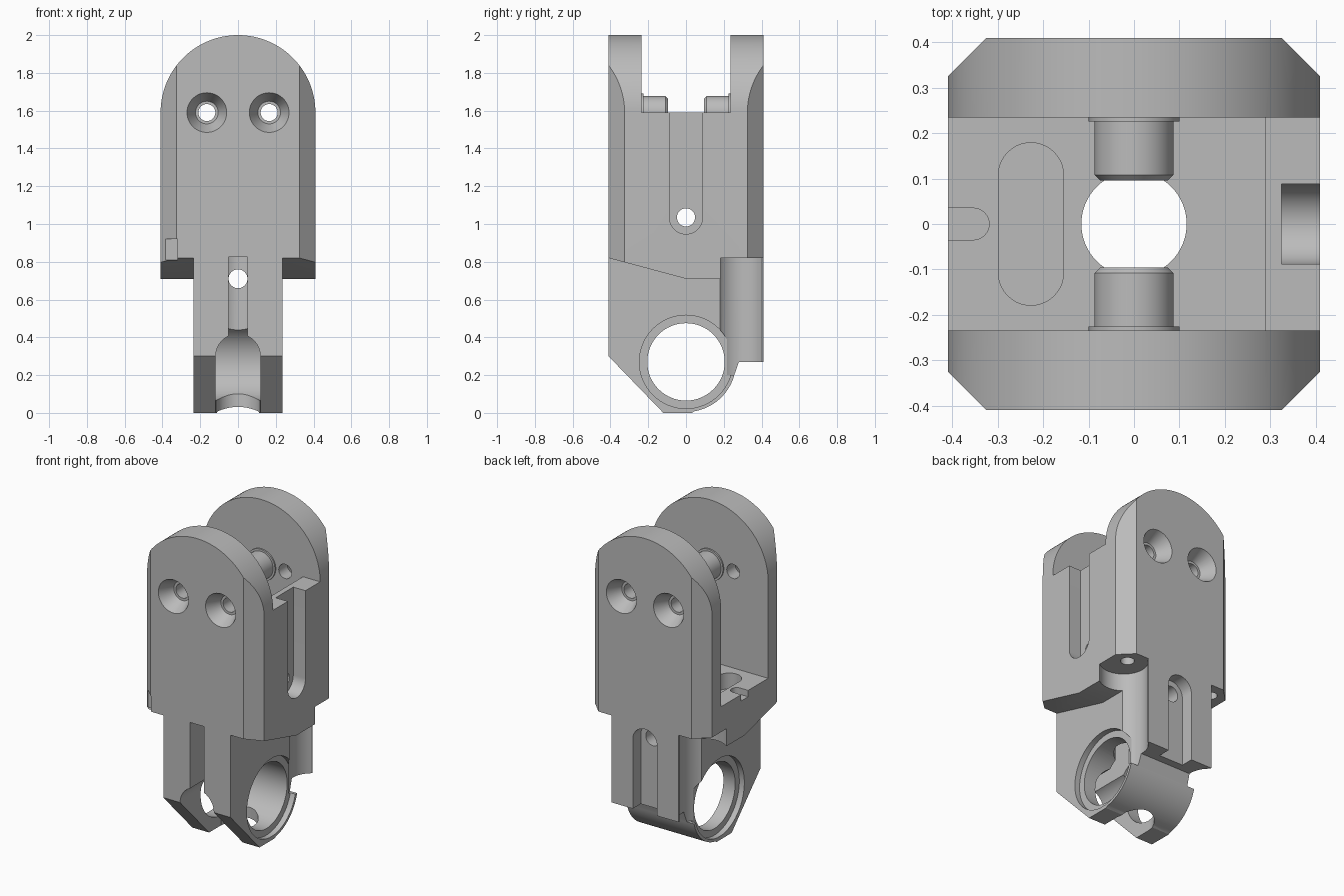
import bpy, bmesh, math
from mathutils import Vector

cube = bpy.data.objects.get("Cube")
if cube:
    bpy.data.objects.remove(cube, do_unlink=True)

grey = bpy.data.materials.new("machined grey")
grey.use_nodes = True
grey.diffuse_color = (0.5, 0.5, 0.5, 1)
grey.node_tree.nodes["Principled BSDF"].inputs["Base Color"].default_value = (0.5, 0.5, 0.5, 1)

PLACE = {'x': lambda u, v, w: (w, u, v),
         'y': lambda u, v, w: (u, w, v),
         'z': lambda u, v, w: (u, v, w)}


def loft(name, rings, axis):
    """Solid through matching outlines; rings are (outline, position on axis)."""
    bm = bmesh.new()
    loops = [[bm.verts.new(PLACE[axis](u, v, w)) for u, v in pts] for pts, w in rings]
    n = len(loops[0])
    for low, high in zip(loops, loops[1:]):
        for i in range(n):
            j = (i + 1) % n
            bm.faces.new((low[i], low[j], high[j], high[i]))
    bm.faces.new(loops[0])
    bm.faces.new(loops[-1])
    bmesh.ops.recalc_face_normals(bm, faces=bm.faces)
    mesh = bpy.data.meshes.new(name)
    bm.to_mesh(mesh)
    bm.free()
    mesh.materials.append(grey)
    ob = bpy.data.objects.new(name, mesh)
    bpy.context.collection.objects.link(ob)
    return ob


def prism(name, pts, axis, a, b):
    return loft(name, [(pts, a), (pts, b)], axis)


def arc(cu, cv, r, start, end, n=32):
    return [(cu + r * math.cos(math.radians(start + (end - start) * i / n)),
             cv + r * math.sin(math.radians(start + (end - start) * i / n)))
            for i in range(n + 1)]


def circle(cu, cv, r, n=64):
    return arc(cu, cv, r, 0, 360, n)[:-1]


def rect(u0, u1, v0, v1):
    return [(u0, v0), (u1, v0), (u1, v1), (u0, v1)]


def combine(ob, other, operation='DIFFERENCE'):
    """Apply a boolean and remove the helper solid."""
    mod = ob.modifiers.new("bool", 'BOOLEAN')
    mod.object, mod.operation, mod.solver = other, operation, 'EXACT'
    graph = bpy.context.evaluated_depsgraph_get()
    mesh = bpy.data.meshes.new_from_object(ob.evaluated_get(graph))
    ob.modifiers.clear()
    ob.data = mesh
    bpy.data.objects.remove(other, do_unlink=True)


def cut(ob, pts, axis, a, b):
    combine(ob, prism("cutter", pts, axis, a, b))


H = 0.41      # half width of the body
C = 0.325     # where the corner chamfers begin
G = 0.235     # half gap between cheeks, half width of the lower block
PIVOT = 1.59

# Upper body: arched outline, chamfered plan, stepped underside
body = prism("clevis_body", arc(0, PIVOT, H, 0, 180, 64) + [(-H, 0.6), (H, 0.6)], 'y', -H, H)
plan = [(-C, -H), (C, -H), (H, -C), (H, C), (C, H), (-C, H), (-H, C), (-H, -C)]
combine(body, prism("plan", plan, 'z', 0.5, 2.1), 'INTERSECT')
underside = [(-0.5, 0.5), (0.5, 0.5), (0.5, 0.82), (0.23, 0.82), (0.23, 0.71), (0, 0.71),
             (-H, 0.82), (-0.5, 0.844)]
cut(body, underside, 'x', -0.6, 0.6)

# Gap between the cheeks, leaving a wall on one side and a floor
cut(body, rect(-0.6, 0.29, 0.98, 2.2), 'y', -G, G)
cut(body, rect(0.2, 0.6, PIVOT, 2.2), 'y', -G, G)

# Lower block with a rounded heel
heel = arc(0, 0.27, 0.265, -80, -15, 24)
side = [(-H, 0.9), (-H, 0.3), (-0.12, 0), (0.03, 0)] + heel + [(0.28, 0.27), (H, 0.27), (H, 0.9)]
combine(body, prism("lower_block", side, 'x', -G, G), 'UNION')

# Cross bore with shallow counterbores
cut(body, circle(0, 0.27, 0.205), 'x', -0.6, 0.6)
for s in (-1, 1):
    cut(body, circle(0, 0.27, 0.247), 'x', s * 0.2, s * 0.6)

# Vertical bore, front slit and arched front opening
cut(body, circle(0, 0, 0.116), 'z', -0.1, 1.2)
cut(body, rect(-0.05, 0.05, 0.2, 0.825), 'y', -0.6, 0)
cut(body, arc(0, 0.3, 0.118, 0, 180) + [(-0.118, -0.1), (0.118, -0.1)], 'y', -0.6, 0)

# Tool channels and screw holes in the rear corners
for s in (-1, 1):
    cut(body, circle(s * 0.32, 0.29, 0.14), 'z', 0.2, 0.82)
    cut(body, circle(s * 0.31, 0.31, 0.04), 'z', 0.75, 0.95)

# Rear slot with cross hole
cut(body, arc(0, 0.71, 0.085, 0, 180) + [(-0.085, 0.2), (0.085, 0.2)], 'y', 0.33, 0.6)
cut(body, circle(0, 0.71, 0.05, 32), 'y', 0, 0.5)

# Side wall slot with cross hole
cut(body, arc(0, 1.035, 0.088, 180, 360) + [(0.088, 1.8), (-0.088, 1.8)], 'x', 0.325, 0.6)
cut(body, circle(0, 1.035, 0.048, 32), 'x', 0.2, 0.5)

# Floor pocket, small floor groove and corner notch
pocket = arc(-0.227, 0.107, 0.072, 0, 180, 20) + arc(-0.227, -0.107, 0.072, 180, 360, 20)
cut(body, pocket, 'z', 0.88, 1.1)
cut(body, arc(-0.354, 0, 0.035, -90, 90, 16) + [(-0.5, 0.035), (-0.5, -0.035)], 'z', 0.94, 1.1)
cut(body, rect(-0.395, -0.32, 0.81, 0.92), 'y', -0.6, -0.35)

# Countersunk screw holes through both cheeks
for x in (-0.165, 0.165):
    cut(body, circle(x, PIVOT, 0.045, 32), 'y', -0.6, 0.6)
    for s in (-1, 1):
        cone = [(circle(x, PIVOT, 0.06, 48), s * 0.32), (circle(x, PIVOT, 0.105, 48), s * H),
                (circle(x, PIVOT, 0.105, 48), s * 0.5)]
        combine(body, loft("countersink", cone, 'y'))

# Pivot studs on the inner cheek faces, each with a thin collar and bevelled tip
parts = [body]
for side_name, s in (("front", -1), ("rear", 1)):
    steps = [(0.1, 0.24), (0.1, 0.226), (0.087, 0.226), (0.087, 0.108), (0.075, 0.096)]
    parts.append(loft(side_name + "_pivot_stud",
                      [(circle(0, PIVOT, r), s * y) for r, y in steps], 'y'))

# Smooth shading with sharp edges kept
for ob in parts:
    bpy.ops.object.select_all(action='DESELECT')
    ob.select_set(True)
    bpy.context.view_layer.objects.active = ob
    bpy.ops.object.shade_smooth_by_angle(angle=math.radians(25))
